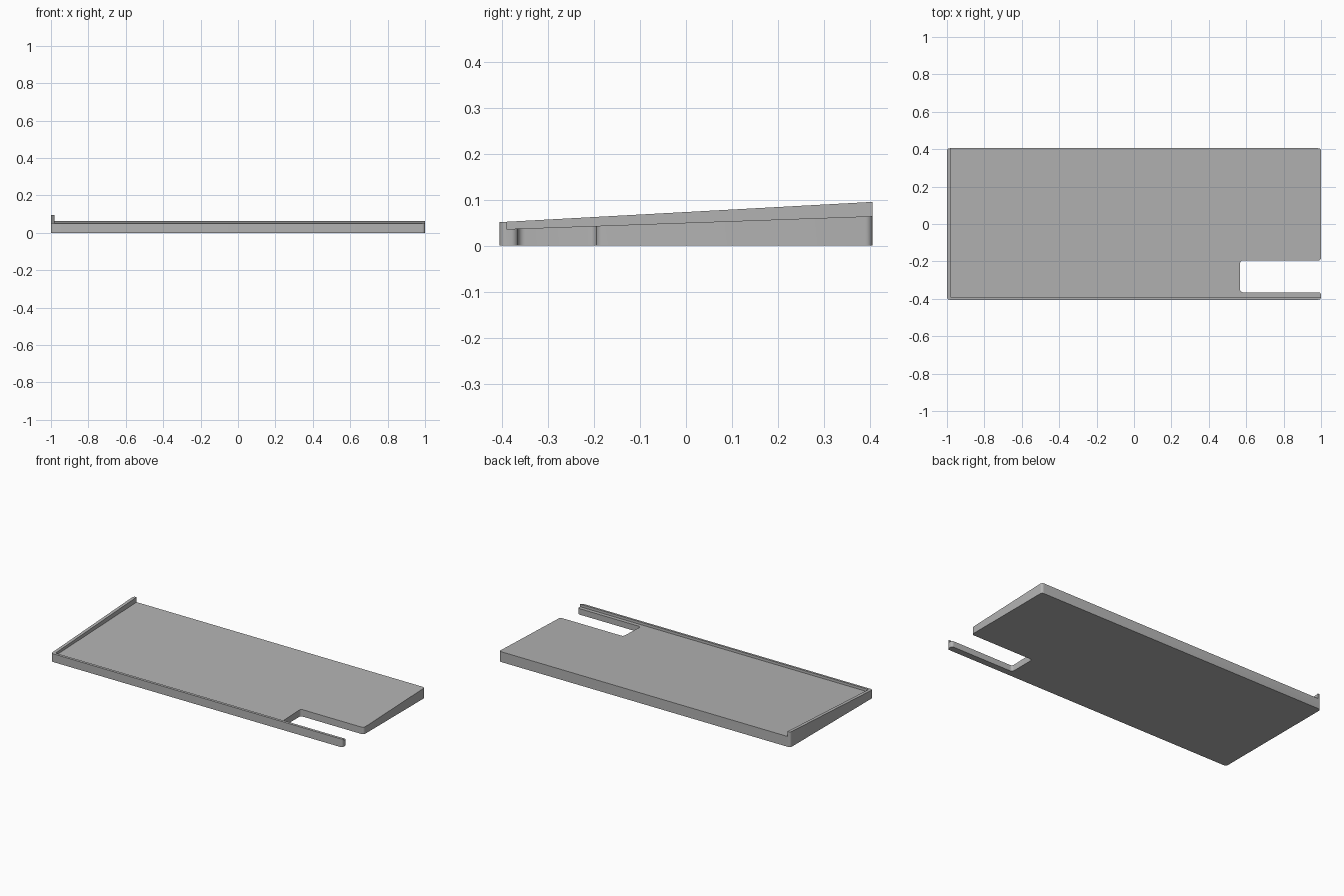
import bpy
import bmesh

cube = bpy.data.objects.get("Cube")
if cube:
    bpy.data.objects.remove(cube, do_unlink=True)

HALF_W, HALF_D = 1.0, 0.405
RIM_SIDE, RIM_FRONT, CORNER = 0.02, 0.015, 0.015

grey = bpy.data.materials.new("plain grey")
grey.use_nodes = True
grey.diffuse_color = (0.45, 0.45, 0.45, 1)
grey.node_tree.nodes["Principled BSDF"].inputs["Base Color"].default_value = grey.diffuse_color


def slope(y, front, back):
    """Height at y on a plane rising from the front edge to the back edge."""
    return front + (back - front) * (y + HALF_D) / (2 * HALF_D)


def prism(name, outline, bottom, top, radius=0):
    """Upright prism with rounded corners; bottom and top give heights by y."""
    bm = bmesh.new()
    face = bm.faces.new([bm.verts.new((x, y, 0)) for x, y in outline])
    if radius:
        bmesh.ops.bevel(bm, geom=bm.verts[:], offset=radius, segments=6,
                        profile=0.5, affect='VERTICES')
    lower = bm.verts[:]
    face = bm.faces[:]
    result = bmesh.ops.extrude_face_region(bm, geom=face, use_keep_orig=True)
    upper = [g for g in result["geom"] if isinstance(g, bmesh.types.BMVert)]
    for v in lower:
        v.co.z = bottom(v.co.y)
    for v in upper:
        v.co.z = top(v.co.y)
    bmesh.ops.recalc_face_normals(bm, faces=bm.faces[:])
    mesh = bpy.data.meshes.new(name)
    bm.to_mesh(mesh)
    bm.free()
    mesh.materials.append(grey)
    obj = bpy.data.objects.new(name, mesh)
    bpy.context.collection.objects.link(obj)
    return obj


# Tray body with a slot open to the left side, top sloping up to the back
tray = prism("tray", [
    (-HALF_W, -HALF_D), (HALF_W, -HALF_D), (HALF_W, -0.365), (0.567, -0.365),
    (0.567, -0.195), (HALF_W, -0.195), (HALF_W, HALF_D), (-HALF_W, HALF_D)],
    lambda y: 0, lambda y: slope(y, 0.051, 0.095), CORNER)

# Recess that leaves a thin lip along the front and right edges
x0, y0 = -HALF_W + RIM_SIDE, -HALF_D + RIM_FRONT
cutter = prism("recess_cutter", [(x0, y0), (1.2, y0), (1.2, 0.6), (x0, 0.6)],
               lambda y: slope(y, 0.0355, 0.064), lambda y: 0.3)
cutter.hide_render = True

cut = tray.modifiers.new("recess", 'BOOLEAN')
cut.operation = 'DIFFERENCE'
cut.solver = 'EXACT'
cut.object = cutter
bpy.ops.object.select_all(action='DESELECT')
bpy.context.view_layer.objects.active = tray
tray.select_set(True)
bpy.ops.object.modifier_apply(modifier=cut.name)
bpy.data.objects.remove(cutter, do_unlink=True)

bpy.ops.object.shade_smooth_by_angle()
